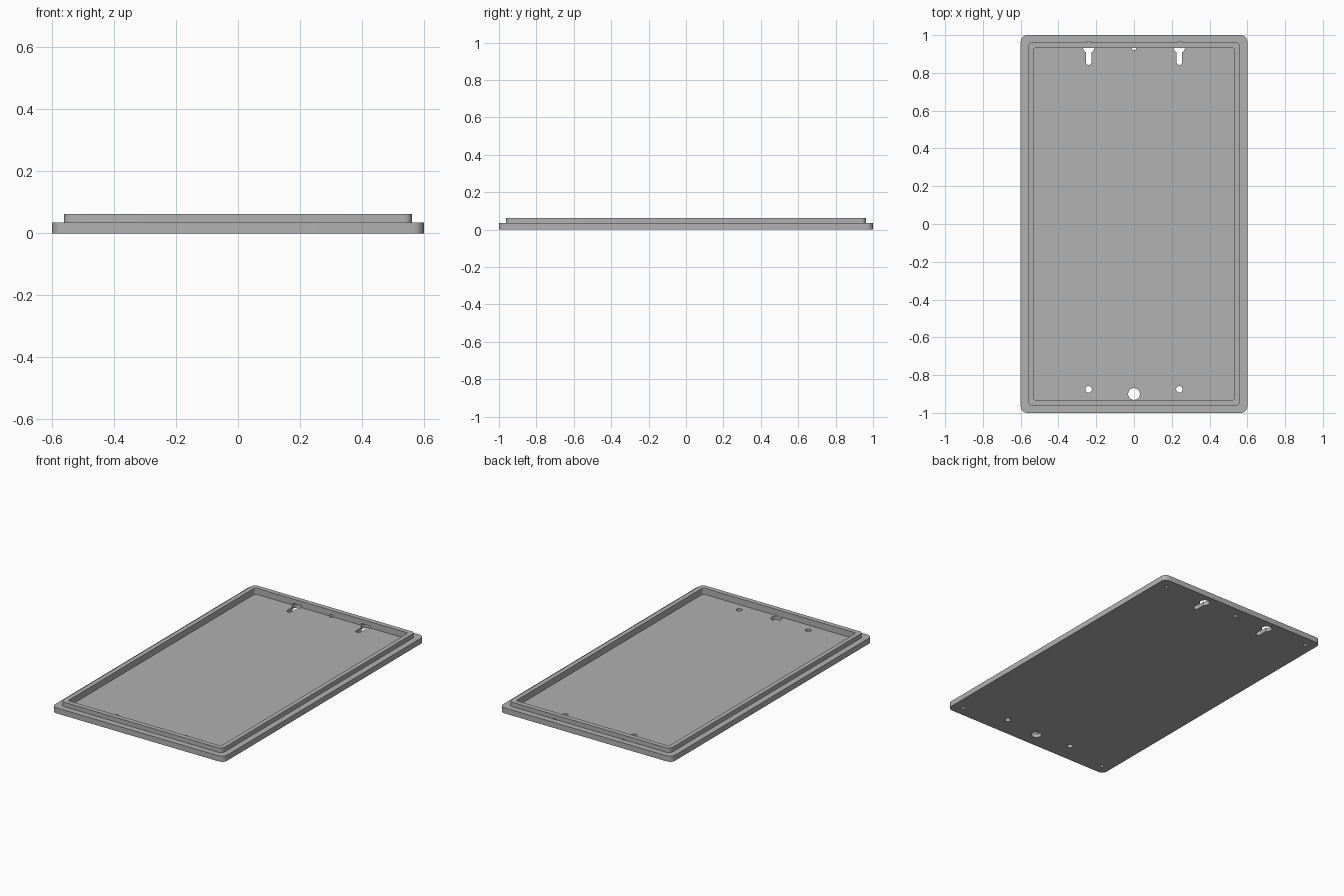
import bpy, bmesh
from math import cos, sin, pi, radians

old = bpy.data.objects.get("Cube")
if old:
    bpy.data.objects.remove(old, do_unlink=True)

grey = bpy.data.materials.new("plain grey")
grey.use_nodes = True
colour = (0.44, 0.44, 0.44, 1)
grey.diffuse_color = colour
grey.node_tree.nodes["Principled BSDF"].inputs["Base Color"].default_value = colour


def arc(cx, cy, r, start, end, steps):
    angles = [radians(start + (end - start) * i / steps) for i in range(steps + 1)]
    return [(cx + r * cos(a), cy + r * sin(a)) for a in angles]


def circle(cx, cy, r):
    return arc(cx, cy, r, 0, 360, 32)[:-1]


def rounded_rectangle(hx, hy, r):
    points = []
    for i, (sx, sy) in enumerate([(1, 1), (-1, 1), (-1, -1), (1, -1)]):
        points += arc(sx * (hx - r), sy * (hy - r), r, 90 * i, 90 * i + 90, 8)
    return points


def keyhole(x):
    # Round head with a narrow slot running down from it
    return arc(x, 0.935, 0.03, -60, 240, 30) + arc(x, 0.857, 0.015, 180, 360, 12)


def stack(bm, layers):
    """Skin a series of (outline, height) loops and cap both ends."""
    loops = [[bm.verts.new((x, y, z)) for x, y in outline] for outline, z in layers]
    for low, high in zip(loops, loops[1:]):
        for i in range(len(low)):
            j = (i + 1) % len(low)
            bm.faces.new((low[i], low[j], high[j], high[i]))
    bm.faces.new(loops[0][::-1])
    bm.faces.new(loops[-1])


def finish(bm, name):
    bmesh.ops.recalc_face_normals(bm, faces=bm.faces)
    mesh = bpy.data.meshes.new(name)
    bm.to_mesh(mesh)
    bm.free()
    mesh.materials.append(grey)
    ob = bpy.data.objects.new(name, mesh)
    bpy.context.collection.objects.link(ob)
    return ob


# Cover plate: outer slab, stepped ledge, raised rim and recessed floor
base = rounded_rectangle(0.6, 1.0, 0.035)
rim_outer = rounded_rectangle(0.562, 0.962, 0.025)
rim_inner = rounded_rectangle(0.533, 0.931, 0.012)
bm = bmesh.new()
stack(bm, [(base, 0), (base, 0.035), (rim_outer, 0.035), (rim_outer, 0.063),
           (rim_inner, 0.063), (rim_inner, 0.024)])
plate = finish(bm, "cover_plate")

# Hole cutters: keyholes, cable hole, screw holes and blind corner holes
bm = bmesh.new()
through, blind = 0.036, 0.018
holes = [(circle(0, -0.9, 0.031), through), (circle(0, 0.932, 0.012), through)]
for side in (-1, 1):
    holes += [(keyhole(side * 0.24), through),
              (circle(side * 0.24, -0.875, 0.017), through)]
    holes += [(circle(side * 0.535, end * 0.935, 0.011), blind) for end in (-1, 1)]
for outline, top in holes:
    stack(bm, [(outline, -0.05), (outline, top)])
cutter = finish(bm, "hole_cutter")
cutter.hide_render = True

# Cut the holes and bake the result
cut = plate.modifiers.new("holes", "BOOLEAN")
cut.operation = "DIFFERENCE"
cut.solver = "EXACT"
cut.object = cutter
bpy.ops.object.select_all(action="DESELECT")
plate.select_set(True)
bpy.context.view_layer.objects.active = plate
bpy.ops.object.modifier_apply(modifier=cut.name)
bpy.data.objects.remove(cutter, do_unlink=True)
bpy.ops.object.shade_smooth_by_angle(angle=radians(30))
